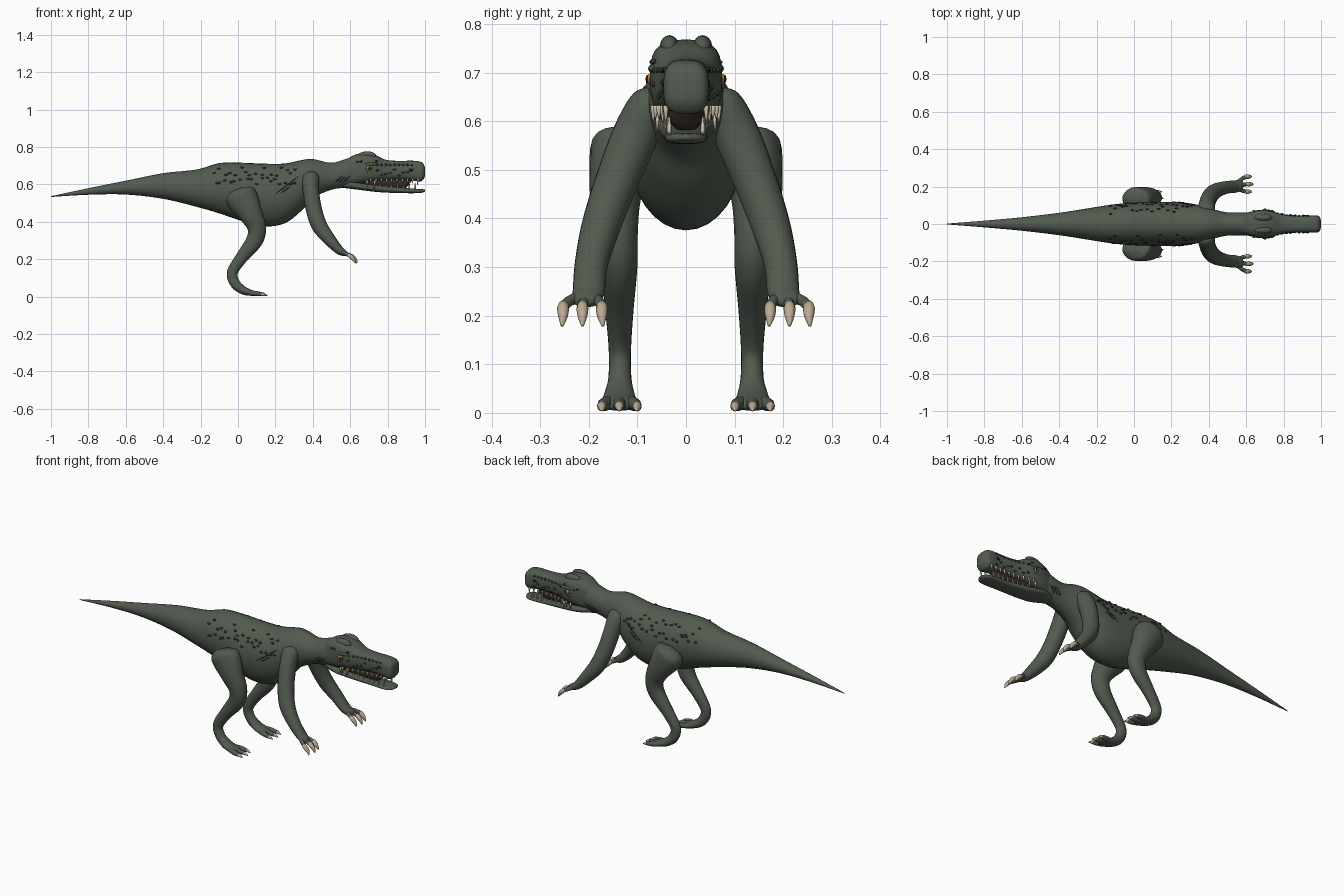
import bpy, bmesh, math, random
from mathutils import Vector, Matrix

cube = bpy.data.objects.get("Cube")
if cube:
    bpy.data.objects.remove(cube, do_unlink=True)
random.seed(7)


def material(name, r, g, b):
    m = bpy.data.materials.new(name)
    m.use_nodes = True
    m.diffuse_color = (r, g, b, 1)
    shader = m.node_tree.nodes["Principled BSDF"]
    shader.inputs["Base Color"].default_value = (r, g, b, 1)
    shader.inputs["Roughness"].default_value = 0.8
    return m


SKIN = material("grey green skin", 0.085, 0.105, 0.08)
DARK = material("dark green scales", 0.03, 0.037, 0.028)
CLAW = material("tan claw", 0.5, 0.4, 0.29)
TOOTH = material("ivory tooth", 0.68, 0.6, 0.45)
EYE = material("amber eye", 0.55, 0.25, 0.03)
BLACK = material("black pupil", 0.008, 0.008, 0.008)
MOUTH = material("dark mouth", 0.045, 0.025, 0.022)


def finish(bm, name, mat):
    bmesh.ops.recalc_face_normals(bm, faces=bm.faces[:])
    for f in bm.faces:
        f.smooth = True
    mesh = bpy.data.meshes.new(name)
    bm.to_mesh(mesh)
    bm.free()
    mesh.materials.append(mat)
    ob = bpy.data.objects.new(name, mesh)
    bpy.context.collection.objects.link(ob)
    return ob


def spline(rows, steps):
    """Smooth resampling of station rows."""
    rows = [Vector(r) for r in rows]
    out = []
    for i in range(len(rows) - 1):
        a, b = rows[max(i - 1, 0)], rows[i]
        c, d = rows[i + 1], rows[min(i + 2, len(rows) - 1)]
        for k in range(steps):
            t = k / steps
            out.append(b + (c - a) * (t / 2) + (a * 2 - b * 5 + c * 4 - d) * (t * t / 2)
                       + (b * 3 - a - c * 3 + d) * (t ** 3 / 2))
    return out + [rows[-1]]


def add_loft(bm, rows, upright=False, power=2, sides=20, steps=5):
    """Skin rings along stations of x, y, z, half width, half height."""
    rows = spline(rows, steps)
    rings = []
    for i, r in enumerate(rows):
        centre = Vector(r[:3])
        ahead = Vector(rows[min(i + 1, len(rows) - 1)][:3])
        tangent = (ahead - Vector(rows[max(i - 1, 0)][:3])).normalized()
        if upright:
            tangent = Vector((1, 0, 0))
        side = Vector((0, 1, 0))
        side = (side - tangent * tangent.dot(side)).normalized()
        up = tangent.cross(side)
        ring = []
        for k in range(sides):
            a = math.tau * k / sides
            c, s = math.cos(a), math.sin(a)
            u = math.copysign(abs(c) ** (2 / power), c) * max(r[3], 0.001)
            v = math.copysign(abs(s) ** (2 / power), s) * max(r[4], 0.001)
            ring.append(bm.verts.new(centre + side * u + up * v))
        rings.append(ring)
    for p, q in zip(rings, rings[1:]):
        for k in range(sides):
            n = (k + 1) % sides
            bm.faces.new((p[k], p[n], q[n], q[k]))
    bm.faces.new(rings[0])
    bm.faces.new(rings[-1])


def loft(name, rows, mat, **options):
    bm = bmesh.new()
    add_loft(bm, rows, **options)
    return finish(bm, name, mat)


def profile(rows):
    """Turn x, top, bottom, half width into loft stations."""
    return [(x, 0, (t + b) / 2, w, (t - b) / 2) for x, t, b, w in rows]


def add_blob(bm, centre, size, segments=12):
    m = Matrix.Translation(centre) @ Matrix.Diagonal((*size, 1))
    bmesh.ops.create_uvsphere(bm, u_segments=segments, v_segments=segments // 2 + 2,
                              radius=1, matrix=m)


def blobs(name, mat, items):
    bm = bmesh.new()
    for centre, size in items:
        add_blob(bm, centre, size)
    return finish(bm, name, mat)


def surface_y(rows, x, z, power=2):
    """Half width of an upright loft at a given length and height."""
    r = min(spline(rows, 12), key=lambda q: abs(q[0] - x))
    h = min(abs((z - r[2]) / r[4]), 0.98)
    return r[3] * (1 - h ** power) ** (1 / power)


# Tail, trunk and neck in one skin
body = profile([
    (-1, .537, .533, .002), (-.8, .58, .545, .018), (-.6, .62, .546, .036),
    (-.4, .66, .523, .06), (-.22, .68, .48, .088), (-.1, .714, .445, .106),
    (.02, .716, .405, .115), (.14, .711, .376, .118), (.25, .712, .392, .116),
    (.34, .73, .46, .103), (.4, .736, .525, .085), (.5, .716, .572, .062),
    (.6, .742, .585, .062), (.67, .74, .6, .05)])
loft("body", body, SKIN, upright=True, sides=32)

# Skull with snout, lower jaw and mouth lining
skull = profile([
    (.55, .71, .6, .04), (.61, .752, .598, .062), (.67, .768, .605, .074),
    (.73, .758, .615, .07), (.79, .732, .622, .054), (.86, .726, .626, .047),
    (.93, .727, .622, .046), (.975, .722, .615, .046), (.993, .708, .63, .038),
    (.999, .69, .645, .02)])
loft("skull", skull, SKIN, upright=True, power=3, sides=28)
jaw = profile([
    (.56, .63, .582, .035), (.64, .612, .572, .06), (.74, .598, .56, .052),
    (.85, .586, .554, .044), (.95, .577, .553, .043), (.985, .575, .556, .034),
    (1, .572, .563, .012)])
loft("lower_jaw", jaw, SKIN, upright=True, power=2.6, sides=24)
loft("mouth_lining", profile([(.6, .64, .585, .045), (.75, .64, .58, .035),
                              (.88, .635, .575, .024), (.93, .632, .62, .012)]),
     MOUTH, upright=True)

# Teeth along both jaws
bm = bmesh.new()
for s in (-1, 1):
    for i in range(10):
        x = .71 + i * .028
        long = .034 if i % 3 == 0 else .025
        y = s * (surface_y(skull, x, .67, 3) - .005)
        add_loft(bm, [(x, y, .632, .005, .006), (x, y, .622, .005, .005),
                      (x - .003, y, .63 - long, .001, .001)], sides=8, steps=2)
    for i in range(8):
        x = .73 + i * .031
        y = s * (surface_y(jaw, x, .57, 2.6) - .007)
        add_loft(bm, [(x, y, .575, .004, .005), (x, y, .592, .004, .004),
                      (x, y, .61, .001, .001)], sides=8, steps=2)
    # long hanging teeth near the jaw hinge
    for x, z in ((.69, .585), (.73, .575)):
        add_loft(bm, [(x, s * .058, .622, .006, .007), (x, s * .06, z, .001, .001)],
                 sides=8, steps=2)
finish(bm, "teeth", TOOTH)

for s, label in ((1, "left"), (-1, "right")):
    # Brow, eye and nostril
    blobs(label + "_brow", SKIN, [
        ((.69, s * .034, .752), (.05, .02, .025)),
        ((.705, s * .064, .708), (.042, .014, .01)),
        ((.69, s * .06, .664), (.04, .016, .008))])
    blobs(label + "_eye_socket", DARK, [((.695, s * .066, .686), (.032, .01, .014))])
    blobs(label + "_eye", EYE, [((.698, s * .07, .687), (.013, .012, .012))])
    blobs(label + "_pupil", BLACK, [((.702, s * .08, .687), (.004, .003, .008))])
    blobs(label + "_nostril", BLACK, [((.925, s * .046, .678), (.012, .003, .008))])

    # Scales on snout and flank
    warts = []
    for i in range(18):
        x, z = .745 + (i % 9) * .023, random.uniform(.645, .685) if i > 8 else .705
        y = surface_y(skull, x, z, 3)
        warts.append(((x, s * y, z), (.008, .004, .006)))
    for i in range(6):
        warts.append(((.64 + i * .02, s * .067, .715 + random.uniform(-.01, .01)),
                      (.008, .008, .005)))
    blobs(label + "_snout_scales", DARK, warts)
    spots = []
    for i in range(34):
        x = -.12 + (i % 17) * .027 + random.uniform(-.01, .01)
        z = random.uniform(.6, .645) if i < 17 else random.uniform(.645, .69)
        spots.append(((x, s * surface_y(body, x, z), z), (.009, .005, .006)))
    blobs(label + "_flank_scales", DARK, spots)

    # Skin creases on the ribs and neck
    bm = bmesh.new()
    creases = [(.2, .55, .32, .64), (.23, .555, .28, .59)]
    creases += [(.52 + d, .61, .555 + d, .645) for d in (0, .02, .04)]
    for x0, z0, x1, z1 in creases:
        path = []
        for k in range(5):
            x, z = x0 + (x1 - x0) * k / 4, z0 + (z1 - z0) * k / 4
            r = .001 if k in (0, 4) else .003
            path.append((x, s * surface_y(body, x, z), z, r, r))
        add_loft(bm, path, sides=6, steps=3)
    finish(bm, label + "_creases", DARK)

    # Arm
    loft(label + "_arm", [
        (.385, s * .06, .665, .012, .02), (.387, s * .072, .64, .04, .045),
        (.39, s * .105, .57, .047, .043), (.405, s * .145, .47, .044, .043),
        (.435, s * .176, .38, .04, .042), (.49, s * .195, .305, .034, .033),
        (.54, s * .2, .25, .033, .024), (.57, s * .208, .232, .028, .016),
        (.585, s * .21, .224, .012, .008)], SKIN)

    # Hind leg
    loft(label + "_leg", [
        (-.005, s * .125, .57, .025, .035), (.005, s * .13, .548, .062, .078),
        (.03, s * .137, .51, .062, .083), (.07, s * .145, .44, .052, .063),
        (.1, s * .142, .37, .043, .05), (.088, s * .138, .3, .038, .045),
        (.02, s * .137, .21, .029, .033), (-.03, s * .136, .13, .023, .029),
        (-.015, s * .136, .07, .024, .027), (.03, s * .137, .033, .033, .022),
        (.08, s * .137, .018, .038, .014), (.1, s * .137, .014, .02, .008)], SKIN)

    # Digits: fan of three on each hand and foot, each with a claw
    digits, claws = bmesh.new(), bmesh.new()
    for k in (-1, 0, 1):
        y = s * (.213 + k * .04)
        reach = .0 if k else .008
        add_loft(digits, [(.55, s * (.204 + k * .012), .24, .012, .012),
                          (.575, s * (.21 + k * .03), .23, .011, .011),
                          (.602 + reach, y, .217, .01, .01)], sides=10)
        add_loft(claws, [(.588 + reach, y, .224, .008, .008),
                         (.602 + reach, y, .216, .012, .012),
                         (.618 + reach, y, .199, .01, .01),
                         (.629 + reach, y + s * k * .002, .179, .003, .003)], sides=10)
        y = s * (.137 + k * .036)
        add_loft(digits, [(.04, s * (.137 + k * .015), .024, .014, .014),
                          (.09, s * (.137 + k * .03), .018, .014, .014),
                          (.125 + reach, y, .013, .01, .01)], sides=10)
        add_loft(claws, [(.115 + reach, y, .016, .007, .007),
                         (.128 + reach, y, .013, .009, .009),
                         (.15 + reach, y, .005, .002, .002)], sides=10)
    finish(digits, label + "_digits", SKIN)
    finish(claws, label + "_claws", CLAW)
